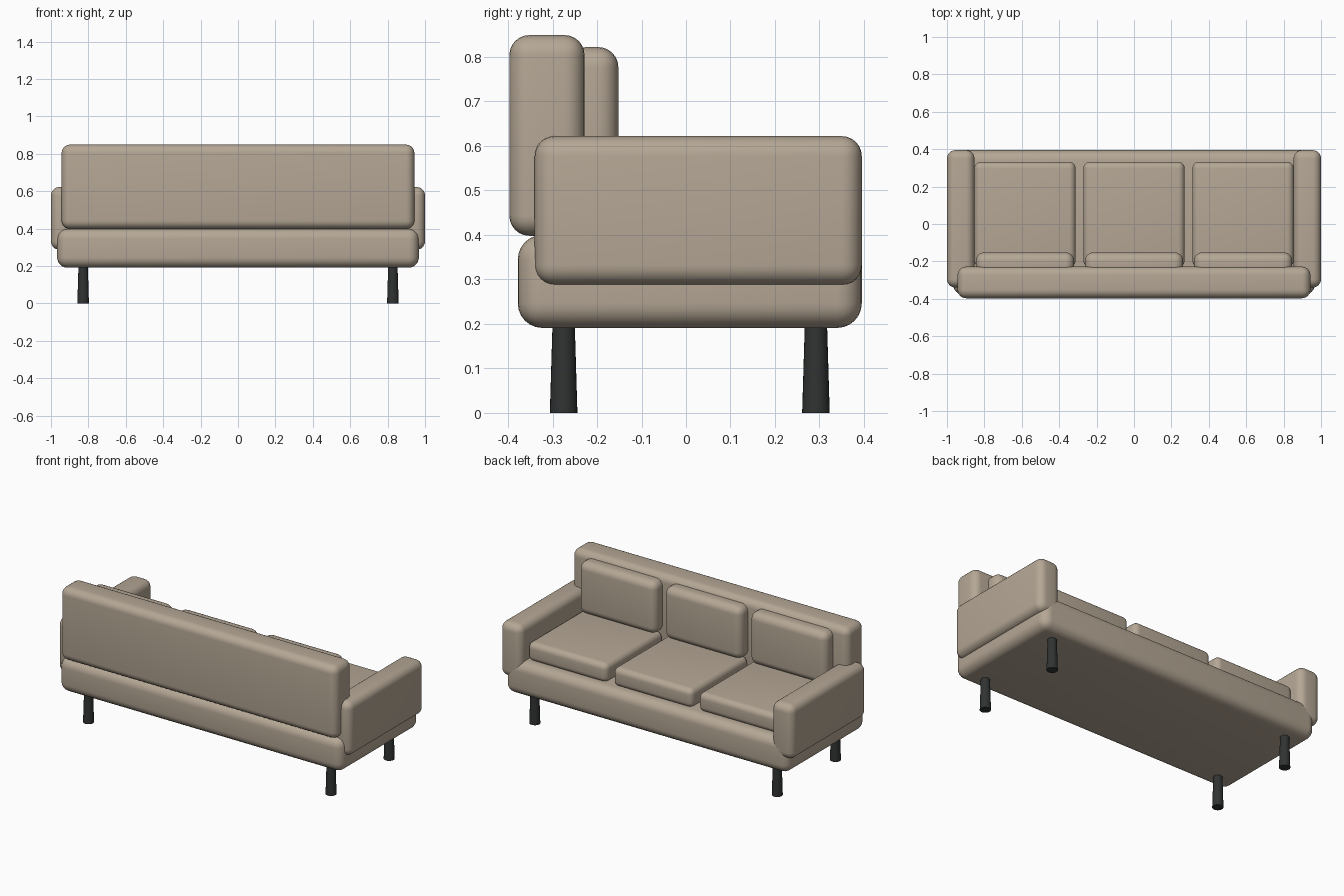
import bpy

if "Cube" in bpy.data.objects:
    bpy.data.objects.remove(bpy.data.objects["Cube"])


def material(name, color):
    m = bpy.data.materials.new(name)
    m.diffuse_color = color
    m.use_nodes = True
    m.node_tree.nodes["Principled BSDF"].inputs["Base Color"].default_value = m.diffuse_color
    return m


fabric = material("fabric", (0.46, 0.385, 0.30, 1))
dark = material("dark_leg", (0.03, 0.033, 0.033, 1))


def finish(obj, name, mat):
    obj.name = name
    obj.data.materials.append(mat)
    bpy.ops.object.shade_smooth_by_angle()


def cushion(name, x, y, z, radius):
    """Rounded box spanning the given (min, max) ranges."""
    spans = (x, y, z)
    bpy.ops.mesh.primitive_cube_add(size=1, location=[(a + b) / 2 for a, b in spans])
    obj = bpy.context.object
    obj.scale = [b - a for a, b in spans]
    bpy.ops.object.transform_apply(location=False, rotation=False, scale=True)
    bevel = obj.modifiers.new("round", 'BEVEL')
    bevel.width = radius
    bevel.segments = 6
    bpy.ops.object.modifier_apply(modifier="round")
    finish(obj, name, fabric)


# Base and backrest
cushion("base", (-0.967, 0.967), (-0.378, 0.395), (0.191, 0.40), 0.055)
cushion("backrest", (-0.943, 0.943), (-0.397, -0.228), (0.398, 0.849), 0.045)

# Arms
for side, x in (("left", (-1.0, -0.853)), ("right", (0.853, 1.0))):
    cushion(side + "_arm", x, (-0.34, 0.395), (0.287, 0.622), 0.045)

# Three seat cushions with matching back cushions
for i, cx in enumerate((-0.583, 0, 0.583)):
    cushion(f"seat_cushion_{i + 1}", (cx - 0.271, cx + 0.271), (-0.23, 0.332), (0.39, 0.508), 0.035)
    cushion(f"back_cushion_{i + 1}", (cx - 0.263, cx + 0.263), (-0.27, -0.152), (0.50, 0.822), 0.045)

# Tapered legs, wider at the floor
for row, y in (("front", -0.275), ("back", 0.292)):
    for side, x in (("left", -0.828), ("right", 0.828)):
        bpy.ops.mesh.primitive_cone_add(vertices=24, radius1=0.031, radius2=0.025, depth=0.2,
                                        location=(x, y, 0.1))
        finish(bpy.context.object, f"{row}_{side}_leg", dark)
